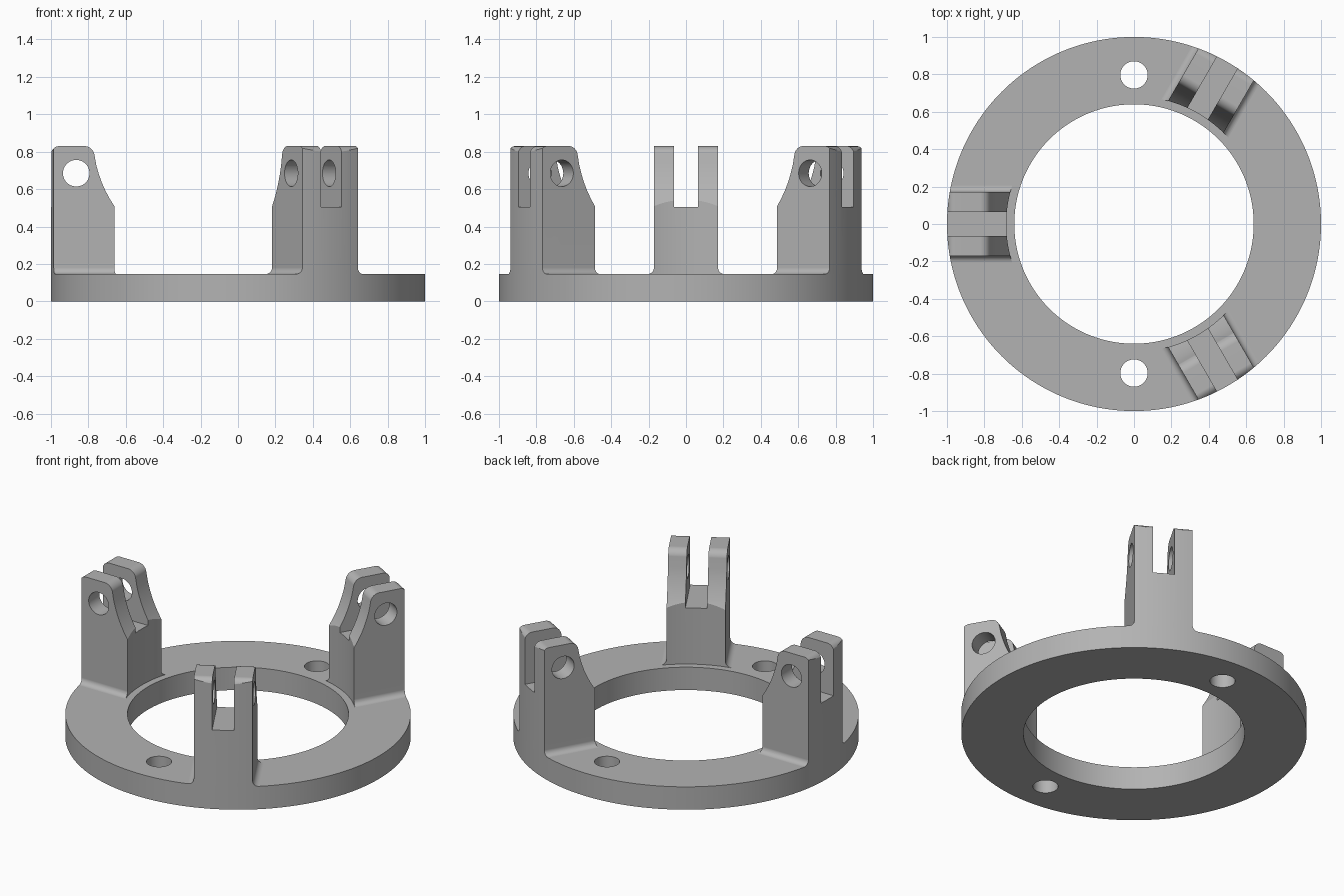
import bpy, bmesh, math
from mathutils import Matrix

if "Cube" in bpy.data.objects:
    bpy.data.objects.remove(bpy.data.objects["Cube"])

SEG = 192
STEP = 2 * math.pi / SEG
RING_TOP, LUG_TOP = 0.146, 0.83

grey = bpy.data.materials.new("plain grey")
grey.diffuse_color = (0.45, 0.45, 0.45, 1)
grey.use_nodes = True
grey.node_tree.nodes["Principled BSDF"].inputs["Base Color"].default_value = grey.diffuse_color


def prism(name, outline, lo, hi, place):
    """Extrude a 2D outline from lo to hi; place(u, v, w) gives the 3D point."""
    bm = bmesh.new()
    a = [bm.verts.new(place(u, v, lo)) for u, v in outline]
    b = [bm.verts.new(place(u, v, hi)) for u, v in outline]
    bm.faces.new(a)
    bm.faces.new(b[::-1])
    for i in range(len(a)):
        j = (i + 1) % len(a)
        bm.faces.new((a[i], b[i], b[j], a[j]))
    bmesh.ops.recalc_face_normals(bm, faces=bm.faces)
    mesh = bpy.data.meshes.new(name)
    bm.to_mesh(mesh)
    bm.free()
    mesh.materials.append(grey)
    ob = bpy.data.objects.new(name, mesh)
    bpy.context.collection.objects.link(ob)
    return ob


def arc(cx, cy, r, start, end, n):
    angles = [math.radians(start + (end - start) * i / n) for i in range(n + 1)]
    return [(cx + r * math.cos(t), cy + r * math.sin(t)) for t in angles]


def circle(cx, cy, r, n):
    return arc(cx, cy, r, 0, 360, n)[:-1]


def combine(ob, tool, operation):
    """Apply a boolean and discard the tool."""
    mod = ob.modifiers.new("cut", 'BOOLEAN')
    mod.object, mod.operation, mod.solver = tool, operation, 'EXACT'
    dg = bpy.context.evaluated_depsgraph_get()
    mesh = bpy.data.meshes.new_from_object(ob.evaluated_get(dg))
    ob.modifiers.clear()
    ob.data = mesh
    bpy.data.objects.remove(tool)


def smooth(ob):
    bpy.ops.object.select_all(action='DESELECT')
    ob.select_set(True)
    bpy.context.view_layer.objects.active = ob
    bpy.ops.object.shade_smooth_by_angle(angle=math.radians(25))
    mod = ob.modifiers.new("even shading", 'WEIGHTED_NORMAL')
    mod.keep_sharp = True


def upright(u, v, w):
    return (u, v, w)


def along_x(u, v, w):
    return (w, u, v)


def along_y(u, v, w):
    return (u, w, v)


# Base ring with centre opening and two bolt holes
ring = prism("base_ring", circle(0, 0, 1, SEG), 0, RING_TOP, upright)
combine(ring, prism("opening", circle(0, 0, 0.64, SEG), -0.1, 0.3, upright), 'DIFFERENCE')
for y in (0.797, -0.797):
    combine(ring, prism("bolt_hole", circle(0, y, 0.073, 48), -0.1, 0.3, upright), 'DIFFERENCE')
smooth(ring)

# Clevis lug: forked section with flared foot, pointing along +x
F, W, S, SLOT = 0.035, 0.171, 0.063, 0.505
half = arc(W + F, RING_TOP + F, F, 270, 180, 8)
half += [(W, LUG_TOP + 0.1), (S, LUG_TOP + 0.1), (S, SLOT)]
section = half + [(-y, z) for y, z in reversed(half)]
lug = prism("clevis_lug", section, 0.5, 1.1, along_x)

# Trim to the curved inner and outer walls
sector = [(r * math.cos(i * STEP), r * math.sin(i * STEP))
          for r, steps in ((1.0, range(-11, 12)), (0.683, range(11, -12, -1)))
          for i in steps]
combine(lug, prism("walls", sector, 0, 1.2, upright), 'INTERSECT')

# Trim to the side silhouette: scooped inner shoulder and rounded top
side = [(1.1, 0), (1.1, 0.78)] + arc(0.955, LUG_TOP - 0.045, 0.045, 0, 90, 8)
side += arc(0.822, LUG_TOP - 0.055, 0.055, 90, 165, 8)
side += [(0.757, 0.725), (0.744, 0.68), (0.728, 0.635), (0.709, 0.592),
         (0.687, 0.55), (0.66, 0.507), (0.55, 0.35), (0.55, 0)]
side[1] = (1.1, LUG_TOP - 0.045)
combine(lug, prism("silhouette", side, -0.5, 0.5, along_y), 'INTERSECT')

# Pin hole through both fork arms
combine(lug, prism("pin_hole", circle(0.865, 0.685, 0.071, 48), -0.5, 0.5, along_y), 'DIFFERENCE')

# Remove the hidden underside resting on the ring
bm = bmesh.new()
bm.from_mesh(lug.data)
under = [f for f in bm.faces if f.normal.z < -0.9 and f.calc_center_median().z < RING_TOP + 0.001]
bmesh.ops.delete(bm, geom=under, context='FACES')
bm.to_mesh(lug.data)
bm.free()

# Three lugs around the ring
smooth(lug)
for name, angle in (("clevis_lug_back", 60), ("clevis_lug_front", -60)):
    copy = lug.copy()
    copy.name = name
    bpy.context.collection.objects.link(copy)
    copy.matrix_world = Matrix.Rotation(math.radians(angle), 4, 'Z')
lug.name = "clevis_lug_left"
lug.matrix_world = Matrix.Rotation(math.pi, 4, 'Z')
